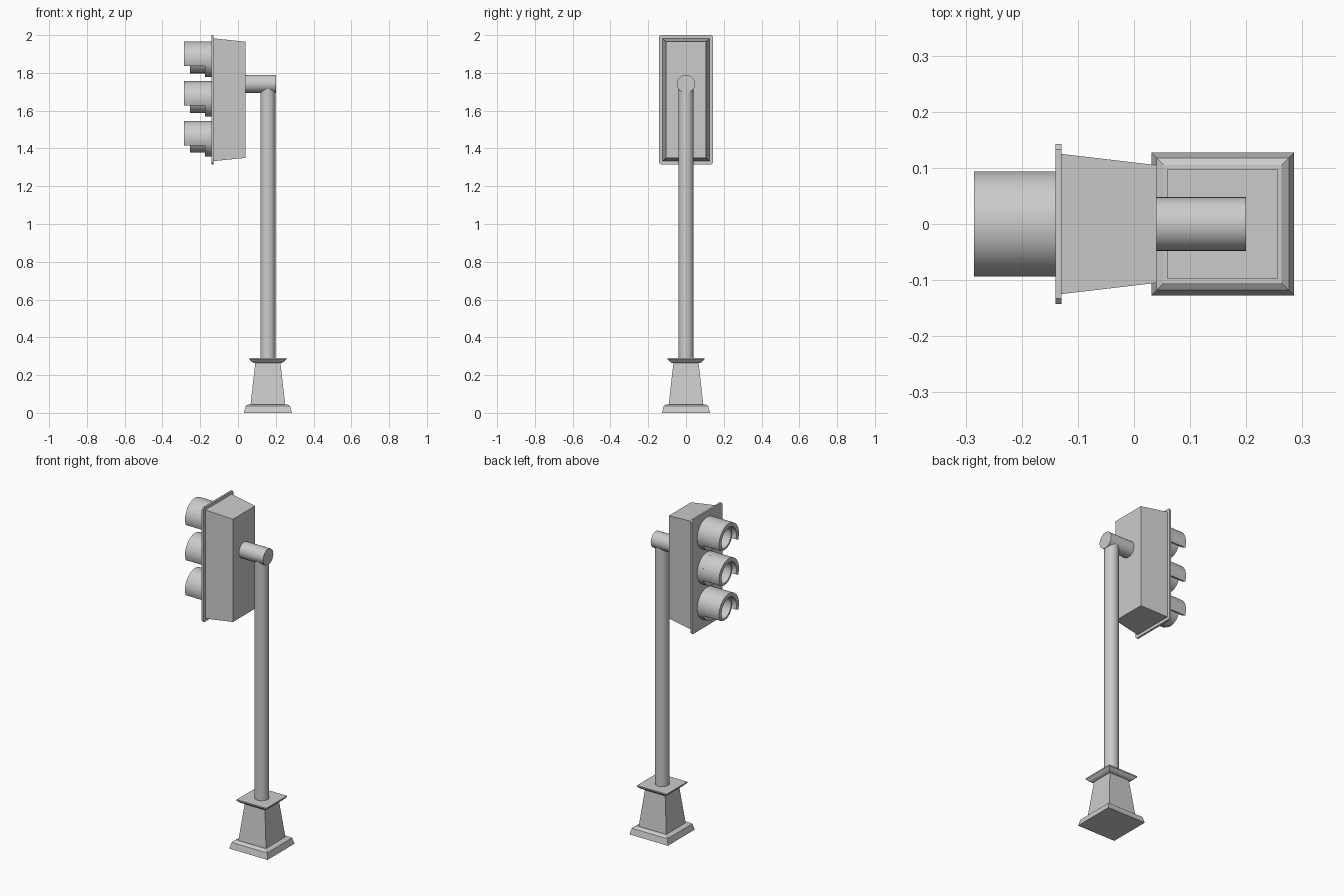
import bpy, bmesh, math
from mathutils import Matrix

cube = bpy.data.objects.get("Cube")
if cube:
    bpy.data.objects.remove(cube)

grey = bpy.data.materials.new("light grey")
grey.use_nodes = True
colour = (0.6, 0.6, 0.6, 1)
grey.diffuse_color = colour
grey.node_tree.nodes["Principled BSDF"].inputs["Base Color"].default_value = colour

TO_X = Matrix.Rotation(math.pi / 2, 4, 'Y')
POST_X = 0.158


def finish(name, bm, smooth=False):
    bmesh.ops.recalc_face_normals(bm, faces=bm.faces)
    mesh = bpy.data.meshes.new(name)
    bm.to_mesh(mesh)
    bm.free()
    mesh.materials.append(grey)
    obj = bpy.data.objects.new(name, mesh)
    bpy.context.collection.objects.link(obj)
    if smooth:
        bpy.ops.object.select_all(action='DESELECT')
        obj.select_set(True)
        bpy.context.view_layer.objects.active = obj
        bpy.ops.object.shade_smooth_by_angle(angle=math.radians(30))
    return obj


def loft(name, loops):
    """Join a stack of equal loops and cap both ends."""
    bm = bmesh.new()
    rings = [[bm.verts.new(p) for p in loop] for loop in loops]
    n = len(rings[0])
    for a, b in zip(rings, rings[1:]):
        for i in range(n):
            j = (i + 1) % n
            bm.faces.new((a[i], a[j], b[j], b[i]))
    bm.faces.new(rings[0])
    bm.faces.new(rings[-1])
    return finish(name, bm)


def square(half, z):
    return [(POST_X + sx * half, sy * half, z)
            for sx, sy in ((-1, -1), (1, -1), (1, 1), (-1, 1))]


def panel(x, half_y, low, high, cut=0):
    """Upright rectangle facing x, with optional cut corners."""
    if not cut:
        return [(x, -half_y, low), (x, half_y, low), (x, half_y, high), (x, -half_y, high)]
    y = half_y - cut
    return [(x, -y, low), (x, y, low), (x, half_y, low + cut), (x, half_y, high - cut),
            (x, y, high), (x, -y, high), (x, -half_y, high - cut), (x, -half_y, low + cut)]


def rod(name, radius, length, matrix):
    bm = bmesh.new()
    bmesh.ops.create_cone(bm, cap_ends=True, segments=32, radius1=radius,
                          radius2=radius, depth=length, matrix=matrix)
    return finish(name, bm, True)


def shell(name, z, outer, inner, front, back, start, end):
    """Thick tube along x, swept from start to end degrees (90 is up)."""
    bm = bmesh.new()
    closed = end - start >= 360
    steps = 32 if closed else 26
    rings = []
    for i in range(steps + (not closed)):
        a = math.radians(start + (end - start) * i / steps)
        rings.append([bm.verts.new((x, r * math.cos(a), z + r * math.sin(a)))
                      for x, r in ((back, outer), (front, outer), (front, inner), (back, inner))])
    for i in range(steps):
        a, b = rings[i], rings[(i + 1) % len(rings)]
        for k in range(4):
            m = (k + 1) % 4
            bm.faces.new((a[k], a[m], b[m], b[k]))
    if not closed:
        bm.faces.new(rings[0])
        bm.faces.new(rings[-1])
    return finish(name, bm, True)


# Pedestal: plinth, tapered body and cap
loft("plinth", [square(h, z) for h, z in ((0.127, 0), (0.118, 0.036), (0.105, 0.045))])
loft("pedestal", [square(0.092, 0.04), square(0.066, 0.27)])
loft("pedestal_cap", [square(h, z) for h, z in
                      ((0.075, 0.265), (0.085, 0.27), (0.098, 0.283), (0.098, 0.29))])

# Pole and arm
rod("pole", 0.04, 1.46, Matrix.Translation((POST_X, 0, 1.01)))
rod("arm", 0.048, 0.17, Matrix.Translation((0.115, 0, 1.742)) @ TO_X)

# Signal head
loft("signal_housing", [panel(-0.13, 0.125, 1.333, 1.983), panel(0.04, 0.105, 1.35, 1.965)])
loft("back_plate", [panel(x, 0.143, 1.315, 2.0, 0.01) for x in (-0.14, -0.129)])

# Lamps, each with a collar, a sleeve and a long hood
for label, z in (("top", 1.872), ("middle", 1.662), ("bottom", 1.452)):
    shell(label + "_collar", z, 0.094, 0.07, -0.175, -0.135, 0, 360)
    shell(label + "_hood", z, 0.094, 0.07, -0.285, -0.135, -22, 202)
    shell(label + "_sleeve", z, 0.074, 0.062, -0.255, -0.135, 0, 360)
    rod(label + "_lens", 0.065, 0.012, Matrix.Translation((-0.143, 0, z)) @ TO_X)
